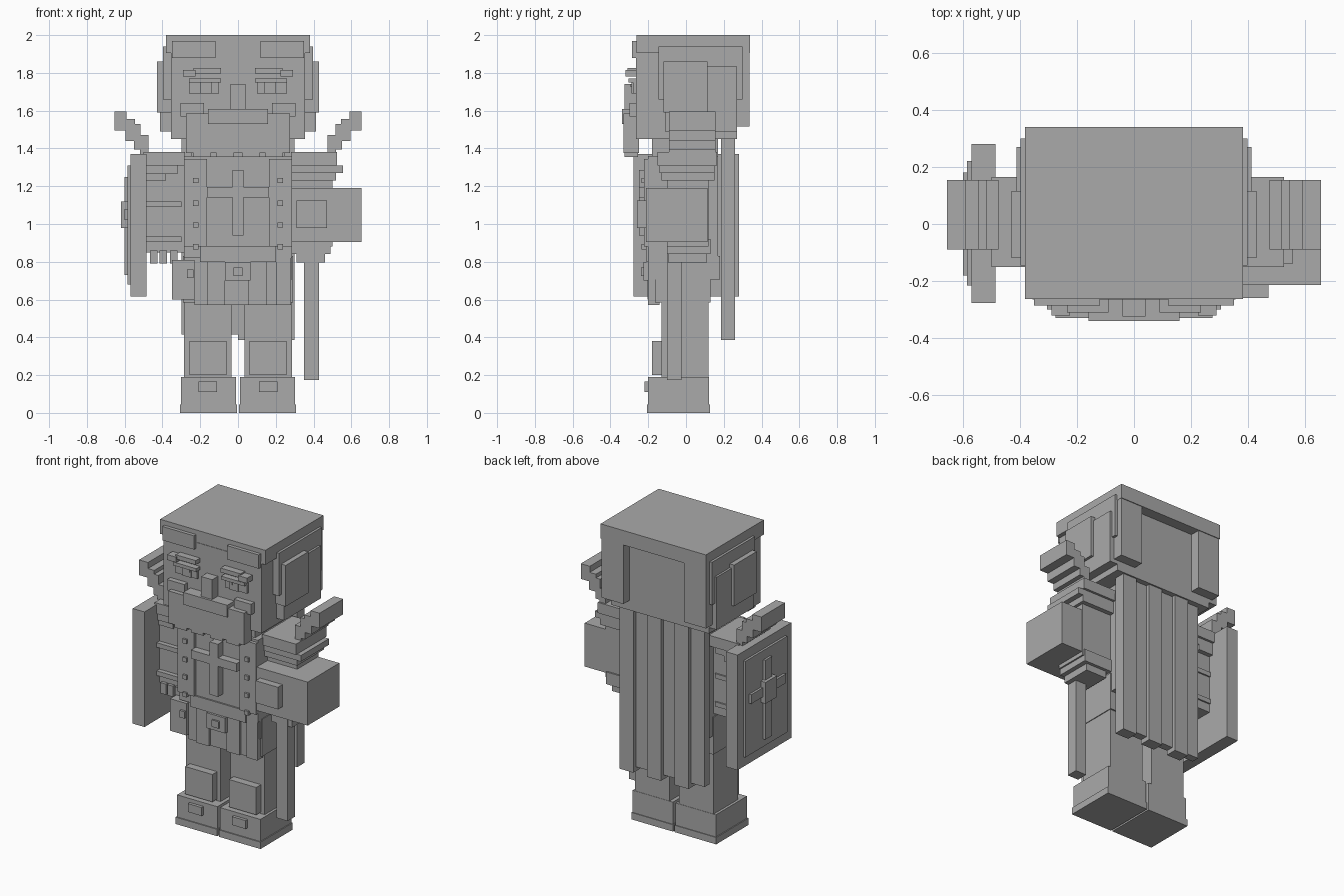
import bpy, bmesh

cube = bpy.data.objects.get("Cube")
if cube:
    bpy.data.objects.remove(cube, do_unlink=True)

# One flat stone grey for everything
grey = bpy.data.materials.new("plain_grey")
grey.use_nodes = True
COLOUR = (0.4, 0.4, 0.4, 1)
grey.diffuse_color = COLOUR
grey.node_tree.nodes["Principled BSDF"].inputs["Base Color"].default_value = COLOUR


def box(name, x0, x1, y0, y1, z0, z1):
    """Axis-aligned block given by its limits."""
    bm = bmesh.new()
    bmesh.ops.create_cube(bm, size=1)
    for v in bm.verts:
        v.co = (x1 if v.co.x > 0 else x0, y1 if v.co.y > 0 else y0, z1 if v.co.z > 0 else z0)
    mesh = bpy.data.meshes.new(name)
    bm.to_mesh(mesh)
    bm.free()
    mesh.materials.append(grey)
    ob = bpy.data.objects.new(name, mesh)
    bpy.context.collection.objects.link(ob)
    return ob


def pair(name, x0, x1, *rest):
    """The same block on both sides of the body."""
    box("left_" + name, x0, x1, *rest)
    box("right_" + name, -x1, -x0, *rest)


# Head and hair
box("head", -0.355, 0.355, -0.265, 0.27, 1.45, 1.92)
box("hair_cap", -0.382, 0.382, -0.262, 0.34, 1.905, 2.0)
pair("back_hair", 0.22, 0.38, 0.1, 0.335, 1.515, 1.91)
pair("side_hair", 0.34, 0.398, -0.145, 0.30, 1.66, 1.94)
pair("lower_side_hair", 0.34, 0.412, -0.11, 0.27, 1.49, 1.835)
pair("ear_plate", 0.34, 0.43, -0.12, 0.115, 1.59, 1.86)
pair("fringe", 0.12, 0.35, -0.285, -0.25, 1.88, 1.97)

# Face
pair("brow", 0.09, 0.235, -0.31, -0.26, 1.797, 1.825)
pair("outer_brow", 0.225, 0.29, -0.32, -0.26, 1.78, 1.815)
pair("eyelid", 0.09, 0.26, -0.305, -0.26, 1.748, 1.77)
pair("eye", 0.10, 0.26, -0.28, -0.26, 1.69, 1.75)
pair("pupil", 0.14, 0.20, -0.288, -0.27, 1.69, 1.75)
pair("eye_glint", 0.145, 0.162, -0.294, -0.28, 1.725, 1.742)
pair("cheek", 0.18, 0.305, -0.30, -0.26, 1.57, 1.64)
box("nose", -0.04, 0.04, -0.325, -0.26, 1.58, 1.74)
box("beard", -0.275, 0.275, -0.33, -0.25, 1.375, 1.585)
box("moustache", -0.16, 0.16, -0.34, -0.26, 1.53, 1.61)
for x in (-0.19, -0.07, 0.07, 0.19):
    box("beard_tip", x - 0.045, x + 0.045, -0.325, -0.255, 1.355, 1.38)

# Torso
box("neck", -0.25, 0.25, -0.18, 0.17, 1.34, 1.46)
box("torso", -0.285, 0.285, -0.20, 0.17, 0.82, 1.36)
pair("chest_strip", 0.165, 0.285, -0.222, -0.18, 0.88, 1.345)
box("chest_cross_upright", -0.03, 0.03, -0.25, -0.19, 0.94, 1.285)
box("chest_cross_bar", -0.165, 0.165, -0.25, -0.19, 1.14, 1.195)
for z in (0.88, 0.995, 1.11, 1.23):
    pair("rivet", 0.21, 0.238, -0.235, -0.21, z - 0.014, z + 0.014)

# Belt, skirt and pouch
box("belt", -0.285, 0.285, -0.18, 0.18, 0.705, 0.83)
box("belt_fold", -0.2, 0.2, -0.21, -0.15, 0.80, 0.88)
box("buckle", -0.07, 0.065, -0.225, -0.16, 0.70, 0.80)
box("buckle_stud", -0.025, 0.025, -0.237, -0.2, 0.725, 0.77)
box("skirt", -0.29, 0.29, -0.165, 0.13, 0.585, 0.83)
for i, (a, b) in enumerate([(-0.23, -0.165), (-0.165, -0.07), (-0.07, 0.055),
                            (0.055, 0.15), (0.15, 0.2), (0.2, 0.28)]):
    depth = -0.20 if i % 2 else -0.185
    box("skirt_panel", a, b, depth, -0.14, 0.57, 0.83)
box("pouch", -0.35, -0.23, -0.205, -0.09, 0.60, 0.81)
box("pouch_stud", -0.27, -0.235, -0.22, -0.19, 0.715, 0.76)

# Legs and boots
pair("leg", 0.035, 0.285, -0.13, 0.12, 0.17, 0.62)
pair("knee_plate", 0.06, 0.258, -0.18, -0.12, 0.20, 0.38)
pair("boot", 0.01, 0.302, -0.20, 0.122, 0.03, 0.19)
pair("sole", 0.006, 0.308, -0.207, 0.127, 0.0, 0.045)
pair("boot_buckle", 0.11, 0.21, -0.22, -0.19, 0.11, 0.165)

# Stepped shoulder horns
for x0, x1, z0, z1 in [(0.59, 0.655, 1.495, 1.595), (0.545, 0.595, 1.44, 1.555),
                       (0.515, 0.55, 1.395, 1.53), (0.475, 0.52, 1.36, 1.47)]:
    pair("shoulder_horn", x0, x1, -0.09, 0.155, z0, z1)

# Left arm with gauntlet
box("left_shoulder_pad", 0.28, 0.525, -0.15, 0.165, 1.31, 1.38)
box("left_pad_step", 0.28, 0.555, -0.14, 0.15, 1.27, 1.31)
box("left_pad_lower_step", 0.28, 0.52, -0.13, 0.15, 1.23, 1.275)
box("left_arm", 0.28, 0.5, -0.1, 0.12, 0.88, 1.25)
box("left_gauntlet", 0.285, 0.655, -0.213, 0.115, 0.905, 1.19)
box("gauntlet_plate", 0.31, 0.472, -0.26, -0.2, 0.98, 1.125)
box("left_wrist", 0.28, 0.49, -0.1, 0.13, 0.84, 0.92)
box("left_hand", 0.31, 0.46, -0.095, 0.11, 0.795, 0.85)
box("held_staff", 0.35, 0.43, -0.10, -0.025, 0.175, 0.85)

# Right arm behind the shield
box("right_shoulder_pad", -0.5, -0.28, -0.15, 0.165, 1.31, 1.38)
box("right_pad_step", -0.49, -0.32, -0.14, 0.15, 1.265, 1.31)
box("right_pad_lower_step", -0.49, -0.38, -0.13, 0.15, 1.23, 1.27)
box("right_arm", -0.49, -0.28, -0.12, 0.12, 0.85, 1.35)
for z in (0.905, 1.09):
    box("arm_band", -0.49, -0.30, -0.15, 0.13, z, z + 0.03)
for x in (-0.445, -0.395, -0.34):
    box("finger", x - 0.02, x + 0.02, -0.14, -0.04, 0.79, 0.86)

# Shield facing outwards on the right side
box("shield", -0.57, -0.485, -0.277, 0.28, 0.615, 1.37)
box("shield_panel", -0.585, -0.55, -0.215, 0.22, 0.68, 1.31)
box("shield_cross_upright", -0.60, -0.57, -0.035, 0.035, 0.73, 1.25)
box("shield_cross_bar", -0.60, -0.57, -0.18, 0.18, 1.02, 1.08)
box("shield_boss", -0.62, -0.57, -0.06, 0.06, 0.98, 1.12)

# Cape in overlapping vertical strips
WIDTH = 0.1
for i in range(6):
    x = -0.3 + i * WIDTH
    out = i % 2
    box("cape_strip", x, x + WIDTH, 0.185, 0.26 if out else 0.235,
        0.385 if out else 0.415, 1.46)
